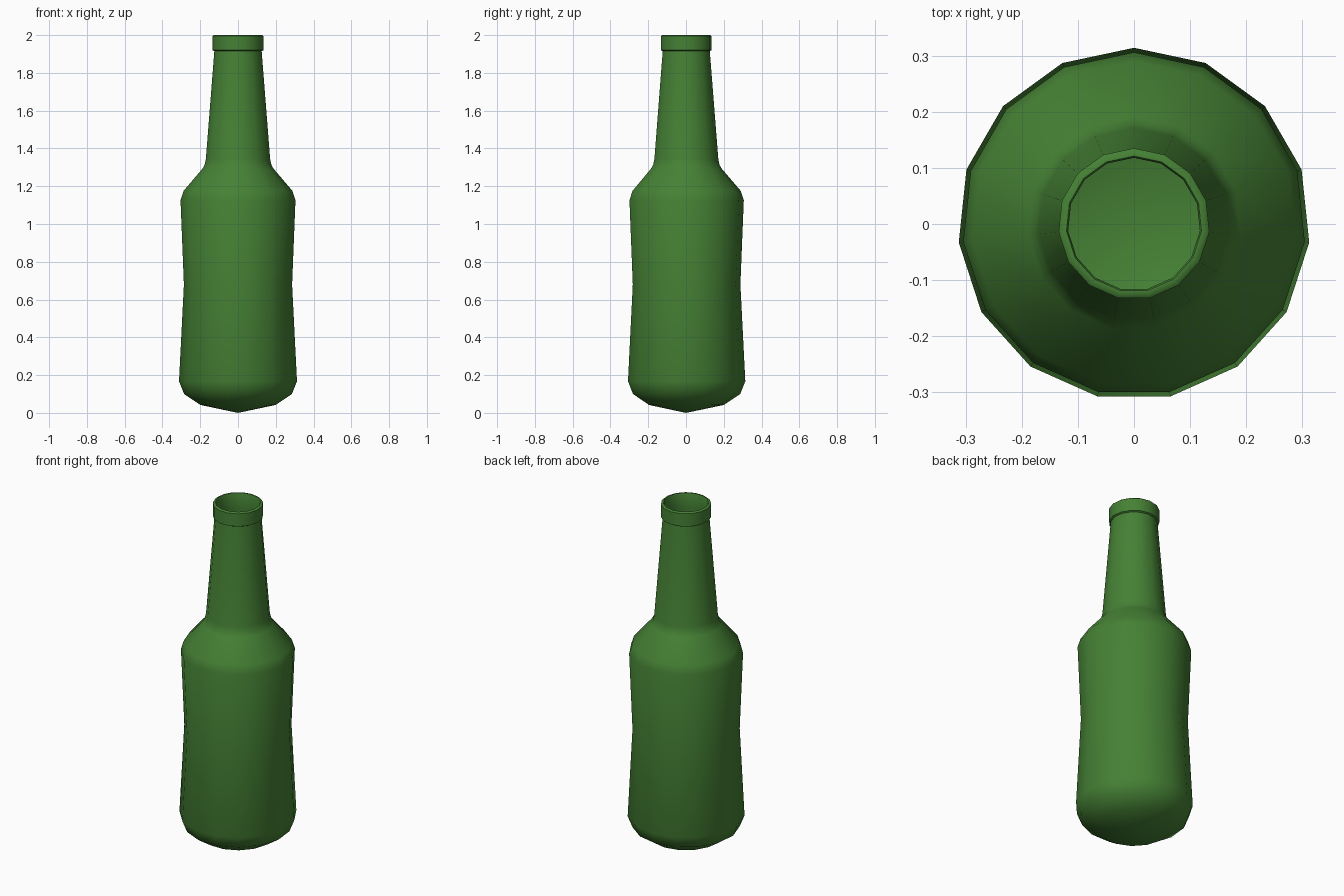
import bpy, bmesh, math

if "Cube" in bpy.data.objects:
    bpy.data.objects.remove(bpy.data.objects["Cube"])

SIDES = 15
WALL = 0.008

# Glass colour
glass = bpy.data.materials.new("green_glass")
glass.diffuse_color = (0.06, 0.22, 0.035, 1)
glass.use_nodes = True
glass.node_tree.nodes["Principled BSDF"].inputs["Base Color"].default_value = glass.diffuse_color

# Outer profile (radius, height) from the base up to the neck top
outer = [(0.20, 0.042), (0.287, 0.10), (0.314, 0.168), (0.288, 0.68),
         (0.306, 1.125), (0.290, 1.175), (0.19, 1.292), (0.178, 1.312),
         (0.171, 1.345), (0.126, 1.915)]
# Lip: overhanging collar with a bevelled inner edge
lip = [(0.135, 1.92), (0.135, 1.995), (0.129, 2.0), (0.121, 2.0), (0.118, 1.993)]
# Inner wall follows the outer one back down
inner = [(r - WALL, z + (WALL if z < 0.15 else 0)) for r, z in reversed(outer)]
profile = outer + lip + inner

bm = bmesh.new()
rings = []
for r, z in profile:
    angles = [math.pi / 2 + 2 * math.pi * i / SIDES for i in range(SIDES)]
    rings.append([bm.verts.new((r * math.cos(a), r * math.sin(a), z)) for a in angles])

# Walls
for low, high in zip(rings, rings[1:]):
    for i in range(SIDES):
        j = (i + 1) % SIDES
        bm.faces.new((low[i], low[j], high[j], high[i]))

# Shallow cone bottoms, outside and inside
for ring, z in ((rings[0], 0.0), (rings[-1], WALL)):
    tip = bm.verts.new((0, 0, z))
    for i in range(SIDES):
        bm.faces.new((tip, ring[(i + 1) % SIDES], ring[i]))

bmesh.ops.recalc_face_normals(bm, faces=bm.faces)
mesh = bpy.data.meshes.new("bottle")
bm.to_mesh(mesh)
bm.free()
mesh.materials.append(glass)

bottle = bpy.data.objects.new("bottle", mesh)
bpy.context.collection.objects.link(bottle)
bpy.context.view_layer.objects.active = bottle
bottle.select_set(True)
bpy.ops.object.shade_smooth_by_angle(angle=math.radians(44))
